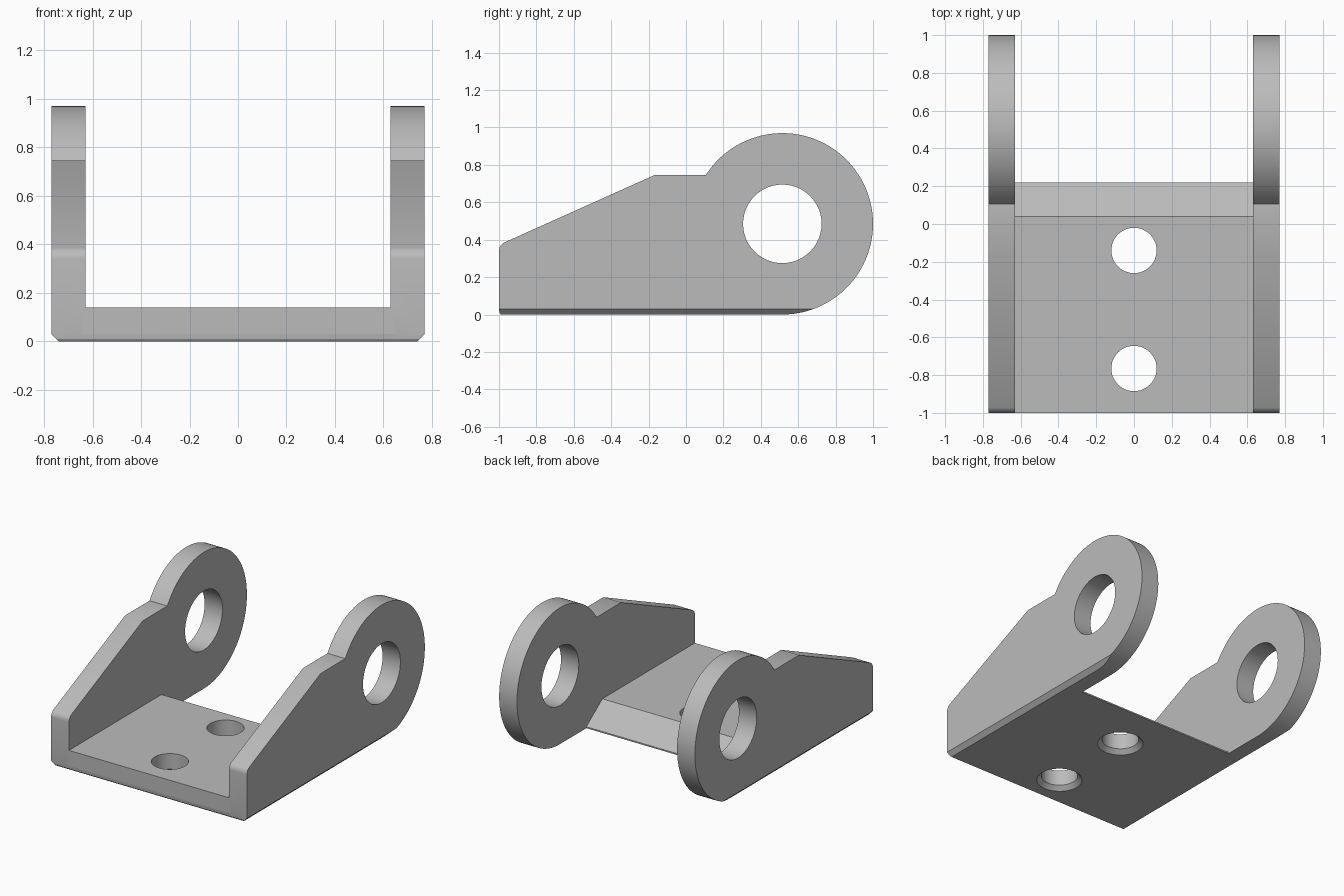
import bpy, bmesh
from math import sin, cos, radians
from mathutils import Vector

if "Cube" in bpy.data.objects:
    bpy.data.objects.remove(bpy.data.objects["Cube"])

GREY = (0.5, 0.5, 0.5, 1)
metal = bpy.data.materials.new("light grey metal")
metal.use_nodes = True
metal.diffuse_color = GREY
metal.node_tree.nodes["Principled BSDF"].inputs["Base Color"].default_value = GREY

OUTER, INNER = 0.77, 0.63
EYE_Y, EYE_Z, EYE_R = 0.515, 0.485, 0.485


def arc(cy, cz, r, start, end, steps):
    angles = [radians(start + (end - start) * i / steps) for i in range(steps + 1)]
    return [(cy + r * cos(a), cz + r * sin(a)) for a in angles]


def make_object(name, bm):
    bmesh.ops.recalc_face_normals(bm, faces=bm.faces)
    mesh = bpy.data.meshes.new(name)
    bm.to_mesh(mesh)
    bm.free()
    mesh.materials.append(metal)
    obj = bpy.data.objects.new(name, mesh)
    bpy.context.collection.objects.link(obj)
    return obj


def extrude_profile(points, x0, x1):
    bm = bmesh.new()
    face = bm.faces.new([bm.verts.new((x0, y, z)) for y, z in points])
    moved = bmesh.ops.extrude_face_region(bm, geom=[face])["geom"]
    bmesh.ops.translate(bm, vec=(x1 - x0, 0, 0),
                        verts=[g for g in moved if isinstance(g, bmesh.types.BMVert)])
    return bm


def boolean(target, tool, operation):
    mod = target.modifiers.new(operation.lower(), "BOOLEAN")
    mod.object, mod.operation, mod.solver = tool, operation, "EXACT"
    bpy.context.view_layer.objects.active = target
    bpy.ops.object.modifier_apply(modifier=mod.name)
    bpy.data.objects.remove(tool)


# Base plate with a sloped rear edge
front_foot = [(-0.99, 0), (-0.997, 0.01), (-1, 0.03)]
base = front_foot + [(-1, 0.14), (0.04, 0.14), (0.22, 0.01), (0.22, 0)]
bracket = make_object("mounting_bracket", extrude_profile(base, -0.66, 0.66))

# Side arms, each ending in a round eye, chamfered along the outer lower edge
arm = front_foot + arc(-0.95, 0.34, 0.05, 180, 114, 6) + [(-0.17, 0.745)]
arm += arc(EYE_Y, EYE_Z, EYE_R, 147.6, -90, 64)
for side, name in ((-1, "right_arm"), (1, "left_arm")):
    bm = extrude_profile(arm, side * INNER, side * OUTER)
    cut = bmesh.ops.bisect_plane(
        bm, geom=bm.verts[:] + bm.edges[:] + bm.faces[:],
        plane_co=(side * OUTER, 0, 0.03), plane_no=Vector((side, 0, -1)).normalized(),
        clear_outer=True)["geom_cut"]
    bmesh.ops.holes_fill(bm, edges=[g for g in cut if isinstance(g, bmesh.types.BMEdge)])
    boolean(bracket, make_object(name, bm), "UNION")

# Pivot bore through both eyes
bore = extrude_profile(arc(EYE_Y, EYE_Z, 0.21, 0, 352.5, 47), -1, 1)
boolean(bracket, make_object("pivot_bore", bore), "DIFFERENCE")

# Bolt holes, countersunk from below
for y in (-0.14, -0.765):
    bm = bmesh.new()
    rings = []
    for r, z in ((0.16, -0.01), (0.12, 0.03), (0.12, 0.2)):
        rings.append([bm.verts.new((px, py, z)) for px, py in arc(0, y, r, 0, 352.5, 47)])
    for low, high in zip(rings, rings[1:]):
        for i in range(len(low)):
            bm.faces.new((low[i - 1], low[i], high[i], high[i - 1]))
    bm.faces.new(rings[0])
    bm.faces.new(rings[-1])
    boolean(bracket, make_object("bolt_hole", bm), "DIFFERENCE")

# Smooth curved surfaces, keep machined edges sharp
bpy.ops.object.select_all(action="DESELECT")
bracket.select_set(True)
bpy.context.view_layer.objects.active = bracket
bpy.ops.object.shade_smooth_by_angle(angle=radians(25))
